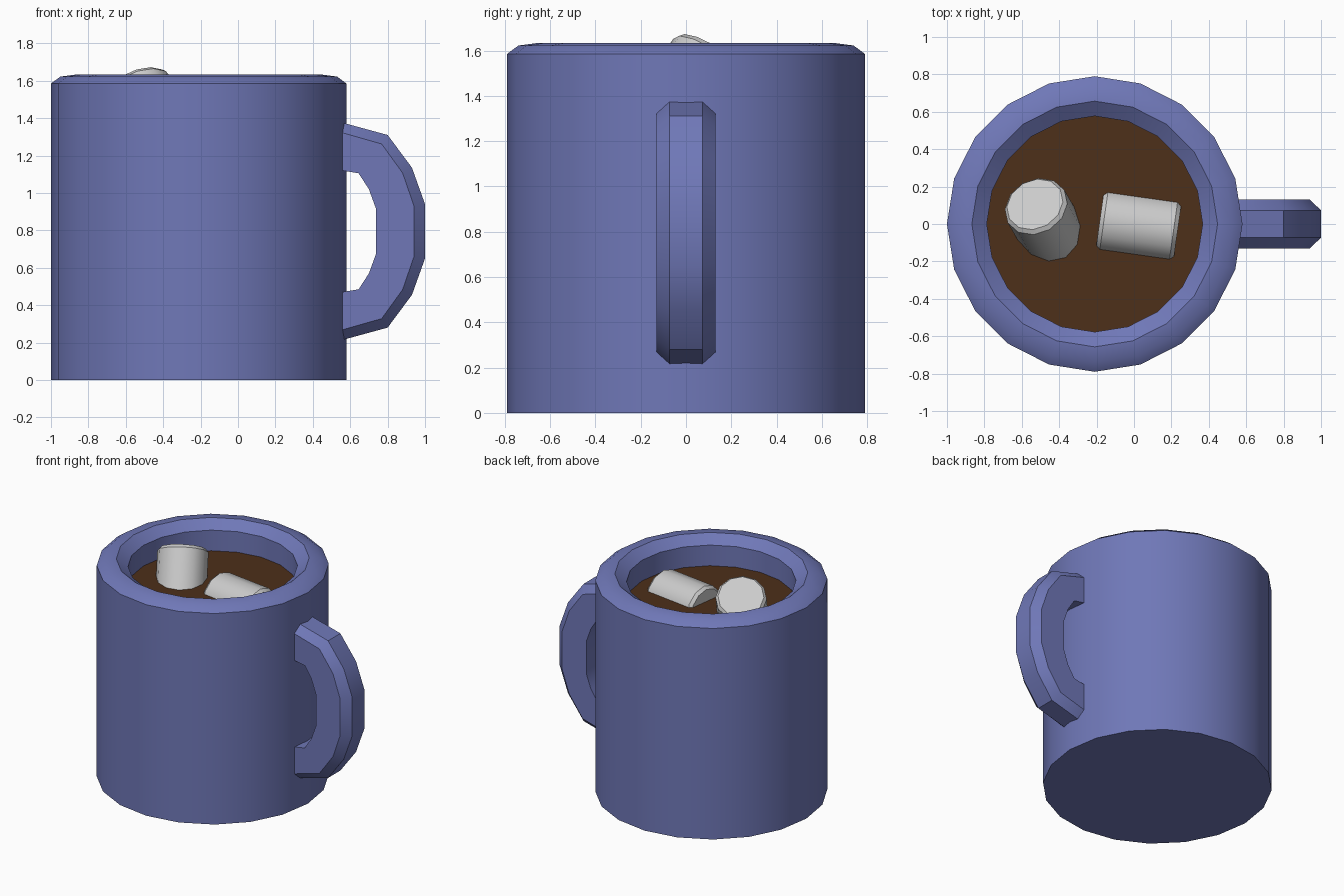
import bpy, bmesh, math
from mathutils import Vector, Matrix

if "Cube" in bpy.data.objects:
    bpy.data.objects.remove(bpy.data.objects["Cube"])

CX = -0.21      # axis of the mug


def material(name, rgb):
    m = bpy.data.materials.new(name)
    m.diffuse_color = (*rgb, 1)
    m.use_nodes = True
    m.node_tree.nodes["Principled BSDF"].inputs["Base Color"].default_value = m.diffuse_color
    return m


def finish(name, bm, mat=None):
    """Turn a bmesh into an object, smooth except at sharp edges."""
    bmesh.ops.recalc_face_normals(bm, faces=bm.faces[:])
    me = bpy.data.meshes.new(name)
    bm.to_mesh(me)
    bm.free()
    ob = bpy.data.objects.new(name, me)
    bpy.context.collection.objects.link(ob)
    me.shade_smooth()
    me.set_sharp_from_angle(angle=math.radians(31))
    if mat:
        me.materials.append(mat)
    return ob


def loft(bm, rings):
    """Skin a list of closed point rings and cap both ends."""
    vs = [[bm.verts.new(p) for p in r] for r in rings]
    n = len(vs[0])
    for a, b in zip(vs, vs[1:]):
        for i in range(n):
            j = (i + 1) % n
            bm.faces.new((a[i], a[j], b[j], b[i]))
    bm.faces.new(vs[0])
    bm.faces.new(vs[-1])


def lathe(name, profile, sides, mat=None):
    bm = bmesh.new()
    angles = [2 * math.pi * i / sides for i in range(sides)]
    loft(bm, [[(r * math.cos(a), r * math.sin(a), z) for a in angles] for r, z in profile])
    return finish(name, bm, mat)


blue = material("blue_glaze", (0.16, 0.187, 0.477))
brown = material("cocoa", (0.075, 0.029, 0.010))

# Mug body with a rounded lip and inner well
body = lathe("mug_body", [(0.79, 0), (0.79, 1.585), (0.74, 1.622), (0.657, 1.633),
                          (0.577, 1.575), (0.577, 1.40)], 20, blue)
body.location.x = CX

# Drink surface
drink = lathe("drink", [(0.577, 1.405), (0.577, 1.42)], 20, brown)
drink.location.x = CX

# Handle: section swept along a half loop, chamfered on the outside
MID = 0.795     # height of the handle's mirror plane
outer = [(0.54, 0.586), (0.80, 0.515), (0.93, 0.34), (1.0, 0.145)]
edge = [(0.54, 0.532), (0.768, 0.467), (0.88, 0.312), (0.94, 0.138)]
inner = [(0.54, 0.328), (0.645, 0.31), (0.70, 0.225), (0.738, 0.12)]
half = list(zip(outer, edge, inner))
path = [(s, 1) for s in half] + [(s, -1) for s in reversed(half)]
rings = []
for (o, e, i), sign in path:
    section = [(o, 0.073), (e, 0.13), (i, 0.13), (i, -0.13), (e, -0.13), (o, -0.073)]
    rings.append([(p[0], y, MID + sign * p[1]) for p, y in section])
bm = bmesh.new()
loft(bm, rings)
finish("handle", bm, blue)


# Marshmallows: short bevelled cylinders
def marshmallow(name, centre, axis, r=0.17, length=0.42):
    h = length / 2
    ob = lathe(name, [(r - 0.018, -h), (r, -h + 0.022), (r, h - 0.022), (r - 0.018, h)], 12)
    rot = Vector(axis).to_track_quat('Z', 'Y').to_matrix().to_4x4()
    ob.matrix_world = Matrix.Translation(centre) @ rot


tilt = Vector((-0.29, 0.50, 0.82)).normalized()
marshmallow("marshmallow_upright", Vector((-0.53, 0.105, 1.582)) - tilt * 0.21, tilt, r=0.175)
marshmallow("marshmallow_lying", Vector((0.025, -0.01, 1.358)), Vector((0.99, -0.14, 0)))
